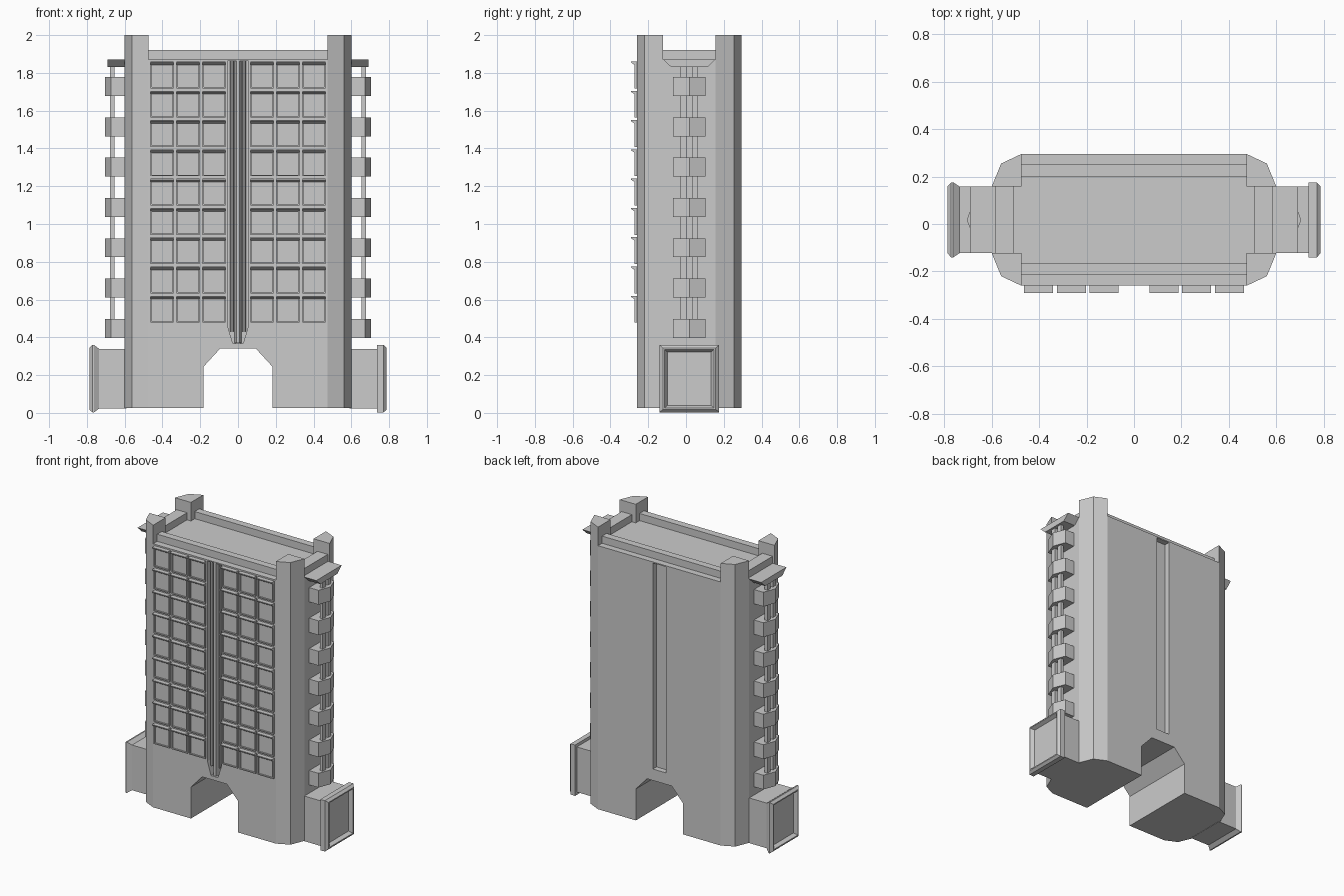
import bpy, bmesh
from mathutils import Vector

if "Cube" in bpy.data.objects:
    bpy.data.objects.remove(bpy.data.objects["Cube"])

YC = 0.0175  # middle of the tower depth


def finish(name, bm):
    bmesh.ops.recalc_face_normals(bm, faces=bm.faces)
    me = bpy.data.meshes.new(name)
    bm.to_mesh(me)
    bm.free()
    ob = bpy.data.objects.new(name, me)
    bpy.context.collection.objects.link(ob)
    return ob


def loft(bm, rings, caps=True):
    # skin between closed rings of equal length
    vs = [[bm.verts.new(p) for p in r] for r in rings]
    n = len(vs[0])
    for a, b in zip(vs, vs[1:]):
        for i in range(n):
            j = (i + 1) % n
            bm.faces.new((a[i], a[j], b[j], b[i]))
    if caps:
        bm.faces.new(vs[0])
        bm.faces.new(vs[-1])


def box(bm, x0, x1, y0, y1, z0, z1):
    pts = [(x0, y0), (x1, y0), (x1, y1), (x0, y1)]
    loft(bm, [[(x, y, z) for x, y in pts] for z in (z0, z1)])


def prism_y(bm, pts, y0, y1):
    loft(bm, [[(x, y, z) for x, z in pts] for y in (y0, y1)])


def cut(ob, make):
    bm = bmesh.new()
    make(bm)
    c = finish("cutter", bm)
    c.hide_render = True
    m = ob.modifiers.new("cut", 'BOOLEAN')
    m.operation, m.object, m.solver = 'DIFFERENCE', c, 'EXACT'
    bpy.context.view_layer.objects.active = ob
    bpy.ops.object.modifier_apply(modifier=m.name)
    bpy.data.objects.remove(c)


# tower body: octagonal plan, with corner posts left by the roof cuts
quarter = [(0.475, 0.2775), (0.56, 0.2375), (0.6, 0.14)]
plan = quarter + [(x, -y) for x, y in quarter[::-1]]
plan += [(-x, -y) for x, y in quarter] + [(-x, y) for x, y in quarter[::-1]]
bm = bmesh.new()
loft(bm, [[(x, y + YC, z) for x, y in plan] for z in (0.025, 2.0)])
body = finish("tower_body", bm)
cut(body, lambda b: box(b, -0.475, 0.475, -1, 1, 1.87, 2.1))
cut(body, lambda b: box(b, -1, 1, YC - 0.14, YC + 0.14, 1.87, 2.1))

# archway through the base
arch = [(-0.182, -0.1), (0.182, -0.1), (0.182, 0.245), (0.095, 0.34),
        (-0.095, 0.34), (-0.182, 0.245)]
cut(body, lambda b: prism_y(b, arch, -1, 1))

# front slot (pointed foot) and plain back slot
slot = [(-0.027, 0.367), (0.027, 0.367), (0.055, 0.46), (0.055, 1.862),
        (-0.055, 1.862), (-0.055, 0.46)]
cut(body, lambda b: prism_y(b, slot, -0.5, -0.215))
cut(body, lambda b: box(b, -0.05, 0.05, 0.255, 0.5, 0.42, 1.862))

# ridged ribs standing in the front slot
bm = bmesh.new()
for x, w, y in ((-0.032, 0.012, -0.25), (0, 0.02, -0.257), (0.032, 0.012, -0.25)):
    foot = 0.37 if x == 0 else 0.43
    sec = [(x - w, -0.21), (x - w * 0.4, y), (x + w * 0.4, y), (x + w, -0.21)]
    loft(bm, [[(a, b, z) for a, b in sec] for z in (foot, 1.862)])
finish("front_ribs", bm)

# roof parapets
bm = bmesh.new()
for s in (-1, 1):
    ys = sorted((YC + s * 0.1825, YC + s * 0.2325))
    box(bm, -0.475, 0.475, ys[0], ys[1], 1.86, 1.92)
    xs = sorted((s * 0.505, s * 0.585))
    box(bm, xs[0], xs[1], YC - 0.14, YC + 0.14, 1.86, 1.92)
finish("roof_parapets", bm)

# front windows: framed pane with a small sloped hood
bm = bmesh.new()
for s in (-1, 1):
    for c in range(3):
        x = s * (0.126 + 0.138 * c)
        for r in range(9):
            z1 = 1.86 - 0.155 * r
            z0, h = z1 - 0.142, 0.061
            ring = lambda w, a, b, y: [(x - w, y, a), (x + w, y, a), (x + w, y, b), (x - w, y, b)]
            loft(bm, [ring(h, z0, z1, -0.255), ring(h, z0, z1, -0.273),
                      ring(h - 0.007, z0 + 0.007, z1 - 0.007, -0.273),
                      ring(h - 0.007, z0 + 0.007, z1 - 0.007, -0.264)])
            hood = [(-0.262, z1), (-0.29, z1), (-0.29, z1 - 0.006), (-0.272, z1 - 0.018), (-0.262, z1 - 0.018)]
            loft(bm, [[(xx, y, z) for y, z in hood] for xx in (x - h, x + h)])
finish("front_windows", bm)

for s, side in ((-1, "left"), (1, "right")):
    # pointed balconies
    bm = bmesh.new()
    sec = [(0.595, -0.087), (0.672, -0.087), (0.705, 0), (0.672, 0.087), (0.595, 0.087)]
    for i in range(7):
        z = 0.397 + 0.2135 * i
        loft(bm, [[(s * x, y + YC, zz) for x, y in sec] for zz in (z, z + 0.1)])
    finish(side + "_balconies", bm)

    # slim columns joining the balconies
    bm = bmesh.new()
    xs = sorted((s * 0.655, s * 0.677))
    for y in (-0.03, 0.03):
        box(bm, xs[0], xs[1], YC + y - 0.017, YC + y + 0.017, 0.4, 1.84)
    finish(side + "_columns", bm)

    # flared cornice above
    bm = bmesh.new()
    sec = [(-0.095, 1.83), (0.095, 1.83), (0.14, 1.872), (-0.14, 1.872)]
    loft(bm, [[(s * x, y + YC, z) for y, z in sec] for x in (0.59, 0.692)])
    finish(side + "_cornice", bm)

    # base block with flanged, recessed end
    bm = bmesh.new()
    prof = [(0.59, 0.14, 0.158), (0.735, 0.14, 0.158),
            (0.736 if s > 0 else 0.762, 0.158, 0.178), (0.771, 0.158, 0.178),
            (0.787, 0.14, 0.163), (0.787, 0.132, 0.155), (0.762, 0.116, 0.142)]
    loft(bm, [[(s * x, YC + a * hy, 0.181 + b * hz)
               for a, b in ((-1, -1), (1, -1), (1, 1), (-1, 1))]
              for x, hy, hz in prof])
    finish(side + "_base_block", bm)
